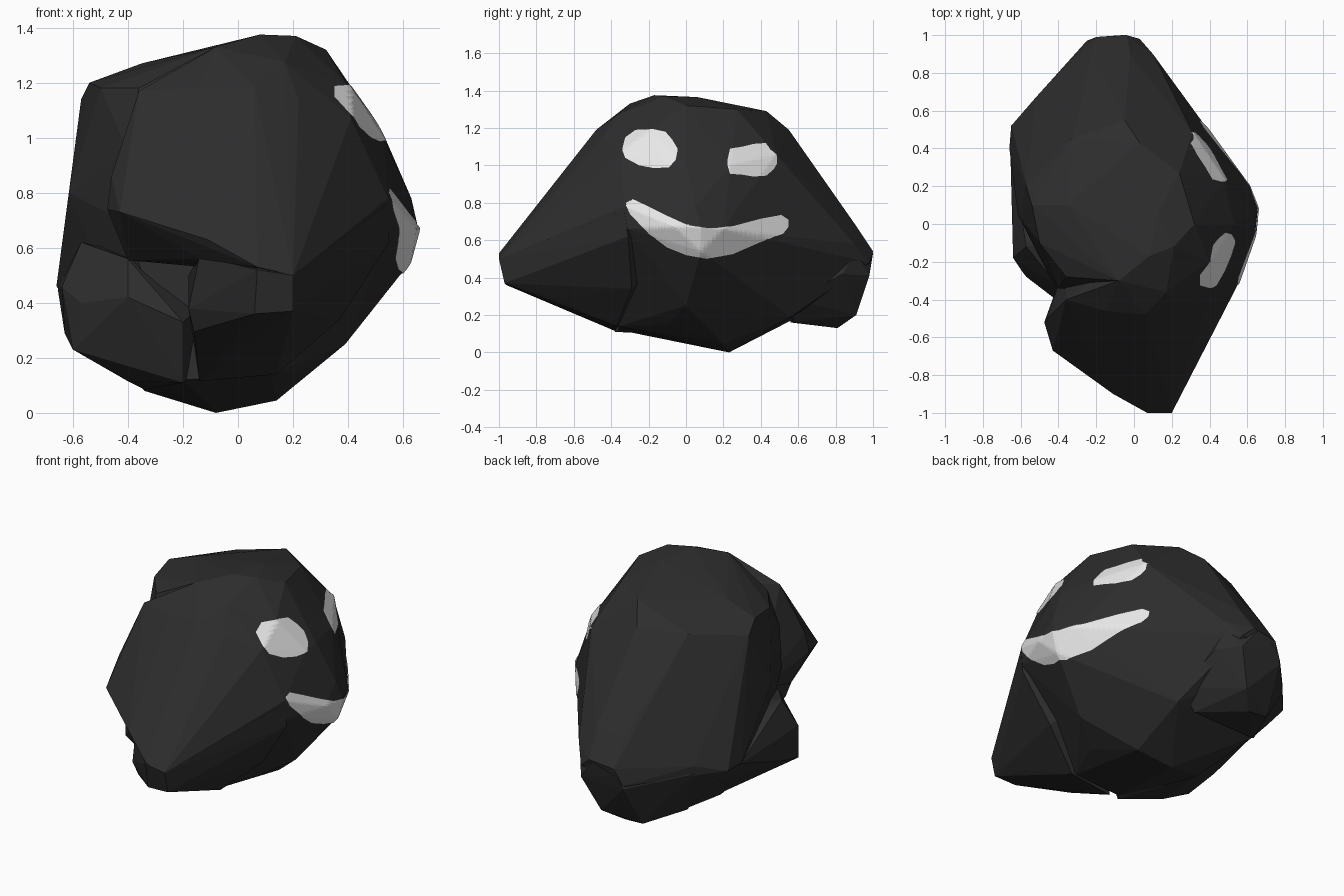
import bpy, bmesh
from mathutils import Vector
from mathutils.bvhtree import BVHTree


def material(name, v):
    m = bpy.data.materials.new(name)
    m.diffuse_color = (v, v, v, 1)
    return m


stone = material("charcoal stone", 0.026)
paint = material("white paint", 0.8)


def add_object(name, bm, mat):
    me = bpy.data.meshes.new(name)
    bm.to_mesh(me)
    bm.free()
    me.materials.append(mat)
    ob = bpy.data.objects.new(name, me)
    bpy.context.collection.objects.link(ob)
    return ob


def chunk(name, points):
    """Faceted convex lump of stone around a few corner points."""
    bm = bmesh.new()
    for p in points:
        bm.verts.new(p)
    bmesh.ops.convex_hull(bm, input=bm.verts[:])
    loose = [v for v in bm.verts if not v.link_faces]
    bmesh.ops.delete(bm, geom=loose, context='VERTS')
    bmesh.ops.recalc_face_normals(bm, faces=bm.faces[:])
    return add_object(name, bm, stone)


# Main body: crown, face side, left side, back, underside
crown = [(.08, -.17, 1.375), (.21, -.12, 1.37), (.13, .06, 1.365), (-.08, -.3, 1.33),
         (.17, -.36, 1.275), (.32, .0, 1.32), (.24, .27, 1.3), (.03, .43, 1.29),
         (-.35, .1, 1.27), (-.54, .1, 1.2), (-.33, .45, 1.18), (-.57, .2, 1.14),
         (-.5, -.1, 1.18), (-.05, .55, 1.19), (-.36, -.28, 1.18)]
face_side = [(.4, -.2, 1.19), (.53, .0, 1.01), (.53, -.1, .99), (.41, -.35, 1.07),
             (.47, .24, 1.0), (.31, .48, 1.06), (.63, .05, .78), (.655, .08, .67),
             (.64, -.06, .67), (.545, -.33, .78), (.55, -.31, .66), (.61, .2, .66),
             (.62, .08, .54), (.45, .4, .62)]
left_side = [(-.58, .1, .98), (-.615, .05, .8), (-.42, -.33, .7), (-.4, -.34, .95),
             (-.66, .4, .46), (-.65, .52, .45), (-.5, .55, .28)]
back = [(-.04, 1, .54), (-.2, .99, .52), (.03, .98, .48), (.1, .9, .58), (-.02, .9, .69),
        (-.2, .88, .68), (-.25, .97, .42), (-.39, .8, .5), (-.52, .67, .5), (-.4, .7, .3)]
underside = [(.48, .05, .39), (.39, .0, .25), (.23, -.1, .15), (.14, .2, .045),
             (-.08, .23, .0), (-.34, .15, .08), (-.35, -.2, .13), (-.2, -.36, .12),
             (.12, -.36, .14), (.15, .56, .19), (-.4, .56, .17)]
rock = chunk("rock_body", crown + face_side + left_side + back + underside)

# Overhanging slab that slopes down towards the front
slab = chunk("front_slab", [
    (-.36, -.4, 1.17), (-.08, -.3, 1.33), (.17, -.36, 1.275), (.41, -.35, 1.07),
    (-.15, -.46, 1.18), (.06, -.48, 1.19), (.22, -.45, 1.14), (.05, -.6, .98),
    (-.46, -.5, .86), (-.475, -.52, .74), (-.43, -.67, .73), (-.4, -.45, .555),
    (-.14, -.8, .56), (-.11, -.9, .63), (.07, -1, .53), (.2, -1, .5),
    (.545, -.33, .78), (.55, -.31, .66), (-.36, -.2, .6), (.2, 0, 1.2), (.2, 0, .5)])

# Blunt nose below the slab, flaring back to the cheek
nose = chunk("front_nose", [
    (.07, -1, .52), (.2, -1, .5), (.2, -.97, .37), (.06, -.96, .36), (-.18, -.77, .38),
    (-.14, -.8, .57), (.2, -.7, .29), (-.16, -.74, .295), (-.14, -.38, .115),
    (.14, -.37, .14), (.37, -.29, .34), (-.18, -.4, .5), (.2, -.1, .5),
    (.545, -.33, .76), (.55, -.31, .62)])

# Low lump at the left, with a valley above it
foot = chunk("left_lump", [
    (-.655, .4, .45), (-.64, -.18, .46), (-.57, -.28, .4), (-.4, -.41, .42),
    (-.2, -.46, .33), (-.6, -.24, .23), (-.63, -.05, .29), (-.4, -.22, .115),
    (-.34, .1, .085), (-.2, -.38, .11), (-.4, -.33, .56), (-.57, -.12, .62),
    (0, 0, .5), (-.4, .4, .5), (-.5, .5, .3), (0, 0, .2)])

# Lump jutting out low at the back
lump = chunk("back_lump", [
    (-.06, 1, .53), (-.2, .99, .48), (-.25, .97, .4), (.03, .98, .41), (-.06, .91, .2),
    (-.15, .81, .13), (-.28, .82, .14), (.04, .57, .16), (-.4, .56, .16), (.09, .9, .54),
    (-.39, .8, .45), (-.52, .67, .45), (.14, .58, .28), (0, .5, .6), (-.3, .5, .6),
    (-.6, .5, .45), (.11, .84, .42)])

# Fuse the chunks into one stone
chunks = (slab, nose, foot, lump)
for part in chunks:
    mod = rock.modifiers.new("fuse", 'BOOLEAN')
    mod.operation = 'UNION'
    mod.solver = 'EXACT'
    mod.object = part
bpy.context.view_layer.update()
fused = bpy.data.meshes.new_from_object(
    rock.evaluated_get(bpy.context.evaluated_depsgraph_get()))
rock.modifiers.clear()
rock.data = fused
for part in chunks:
    bpy.data.objects.remove(part)

bm = bmesh.new()
bm.from_mesh(rock.data)
tree = BVHTree.FromBMesh(bm)
bm.free()


def on_face(y, z):
    hit = tree.ray_cast(Vector((3, y, z)), Vector((-1, 0, 0)))
    return hit[0] + Vector((0.008, 0, 0))


def painted_patch(name, rows):
    """Thin painted sheet laid on the +x side from rows of (y, z) points."""
    bm = bmesh.new()
    grid = [[bm.verts.new(on_face(y, z)) for y, z in row] for row in rows]
    for a, b in zip(grid, grid[1:]):
        for i in range(len(a) - 1):
            bm.faces.new((a[i], a[i + 1], b[i + 1], b[i]))
    bmesh.ops.remove_doubles(bm, verts=bm.verts[:], dist=1e-5)
    bmesh.ops.recalc_face_normals(bm, faces=bm.faces[:])
    if sum(f.normal.x for f in bm.faces) < 0:
        bmesh.ops.reverse_faces(bm, faces=bm.faces[:])
    return add_object(name, bm, paint)


def densify(pts, n):
    return [Vector(a).lerp(Vector(b), i / n)
            for a, b in zip(pts, pts[1:]) for i in range(n)] + [Vector(pts[-1])]


def between(low, high, n, steps):
    lo, hi = densify(low, n), densify(high, n)
    return [[a.lerp(b, k / steps) for a, b in zip(lo, hi)] for k in range(steps + 1)]


# Eyes: matching lower and upper outlines, left to right
painted_patch("eye_front", between(
    [(-.34, 1.08), (-.325, 1.04), (-.25, 1.0), (-.17, .985), (-.09, .99), (-.055, 1.03), (-.045, 1.08)],
    [(-.34, 1.09), (-.325, 1.15), (-.27, 1.19), (-.18, 1.195), (-.11, 1.18), (-.075, 1.14), (-.045, 1.09)],
    5, 10))
painted_patch("eye_back", between(
    [(.222, 1.0), (.235, .955), (.3, .95), (.36, .94), (.43, .945), (.47, .98), (.487, 1.01)],
    [(.222, 1.03), (.235, 1.09), (.3, 1.1), (.36, 1.115), (.43, 1.12), (.45, 1.085), (.487, 1.06)],
    5, 10))

# Curved smile
painted_patch("smile", between(
    [(-.32, .785), (-.3, .74), (-.2, .635), (-.1, .56), (.0, .52), (.11, .5), (.25, .525),
     (.4, .59), (.52, .635), (.547, .67)],
    [(-.32, .8), (-.285, .82), (-.2, .78), (-.1, .73), (.0, .685), (.12, .665), (.25, .675),
     (.4, .715), (.51, .735), (.547, .71)],
    6, 12))
